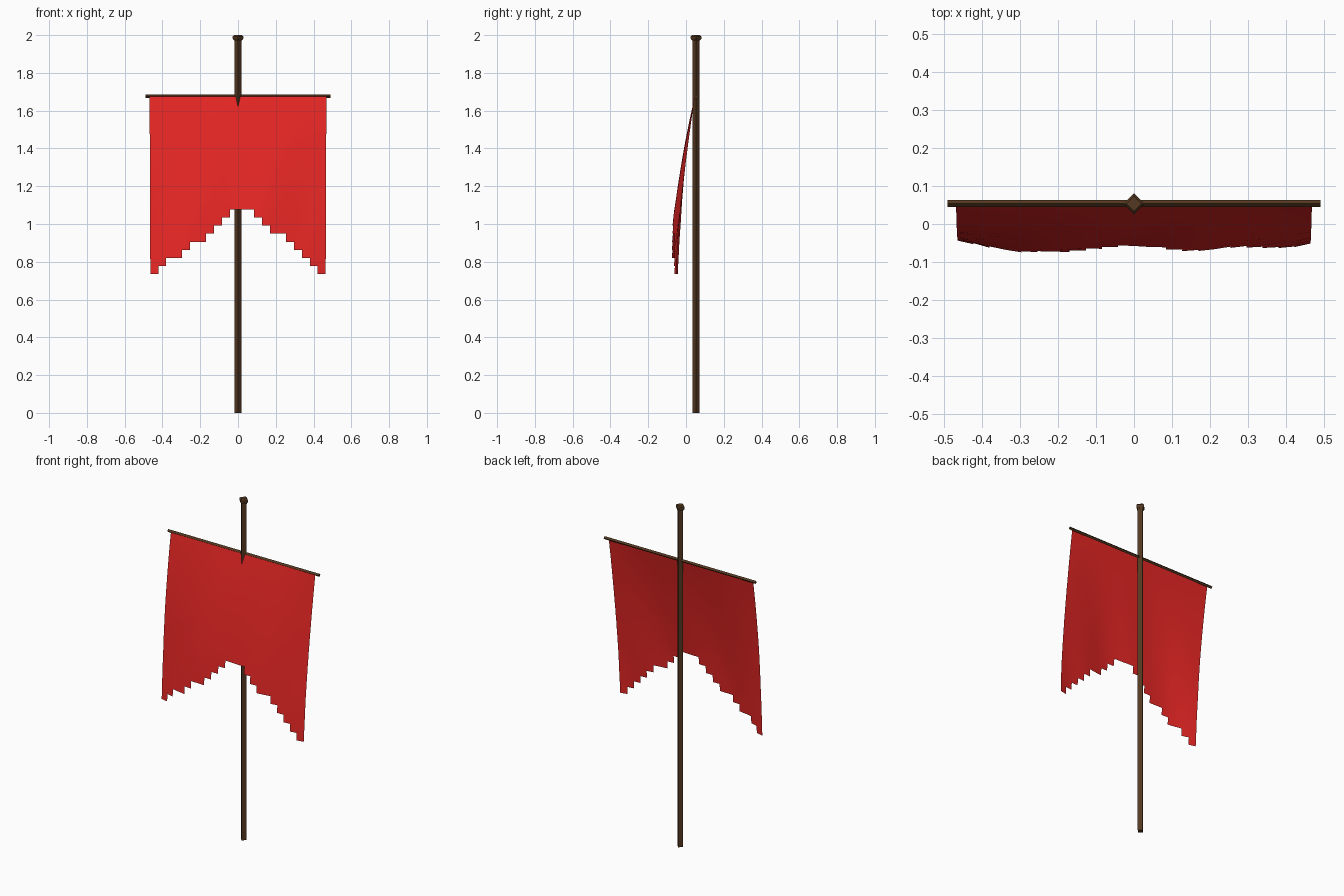
import bpy, bmesh, math, random
from mathutils import Matrix

if "Cube" in bpy.data.objects:
    bpy.data.objects.remove(bpy.data.objects["Cube"])

random.seed(4)
POLE_Y = 0.053


def material(name, color):
    m = bpy.data.materials.new(name)
    m.diffuse_color = color
    m.use_nodes = True
    m.node_tree.nodes["Principled BSDF"].inputs["Base Color"].default_value = m.diffuse_color
    return m


wood = material("wood", (0.09, 0.04, 0.015, 1))
red = material("red_cloth", (0.80, 0.02, 0.018, 1))


def add_object(name, bm, mat):
    mesh = bpy.data.meshes.new(name)
    bm.to_mesh(mesh)
    bm.free()
    mesh.materials.append(mat)
    ob = bpy.data.objects.new(name, mesh)
    bpy.context.collection.objects.link(ob)
    return ob


def diamond_rod(name, profile, matrix):
    """Four-sided rod swept along z from (radius, height) rings, corners on the axes."""
    bm = bmesh.new()
    rings = []
    for r, z in profile:
        rings.append([bm.verts.new((r * math.cos(k * math.pi / 2),
                                    r * math.sin(k * math.pi / 2), z)) for k in range(4)])
    for a, b in zip(rings, rings[1:]):
        for k in range(4):
            n = (k + 1) % 4
            bm.faces.new((a[k], a[n], b[n], b[k]))
    bm.faces.new(rings[0][::-1])
    bm.faces.new(rings[-1])
    bm.transform(matrix)
    return add_object(name, bm, wood)


# Upright pole and its finial
at_pole = Matrix.Translation((0, POLE_Y, 0))
diamond_rod("pole", [(0.0185, 0), (0.0185, 1.975)], at_pole)
diamond_rod("finial", [(0.019, 1.97), (0.028, 1.981), (0.028, 1.992), (0.02, 2.0)], at_pole)

# Crossbar
diamond_rod("crossbar", [(0.009, -0.49), (0.009, 0.49)],
            Matrix.Translation((0, POLE_Y + 0.001, 1.677)) @ Matrix.Rotation(math.pi / 2, 4, 'Y'))

# Cloth: a 22 x 22 grid, with cells removed per column for the stepped hem
N, HALF, TOP, BOTTOM = 22, 0.468, 1.675, 0.735
CUT = [0, 1, 2, 2, 3, 4, 4, 5, 6, 7, 8, 8, 8, 7, 6, 5, 5, 4, 3, 2, 1, 0]


def cloth_point(i, j):
    x = -HALF + 2 * HALF * i / N
    t = (TOP - BOTTOM) * (N - j) / N
    drop = (0.234 - 0.34 * x * x) * t * (1 - 0.39 * t)
    ripple = 0.006 * t * math.sin(17 * x + 4 * t) + random.uniform(-0.001, 0.001) * t
    return (x + 0.004 * (1 if x < 0 else -1) * t * abs(x) / HALF,
            0.047 - drop + ripple, TOP - t)


bm = bmesh.new()
grid = [[bm.verts.new(cloth_point(i, j)) for j in range(N + 1)] for i in range(N + 1)]
for i, cut in enumerate(CUT):
    for j in range(cut, N):
        bm.faces.new((grid[i][j], grid[i + 1][j], grid[i + 1][j + 1], grid[i][j + 1]))
bmesh.ops.delete(bm, geom=[v for v in bm.verts if not v.link_faces], context='VERTS')
for f in bm.faces:
    f.smooth = True
add_object("banner_cloth", bm, red)
